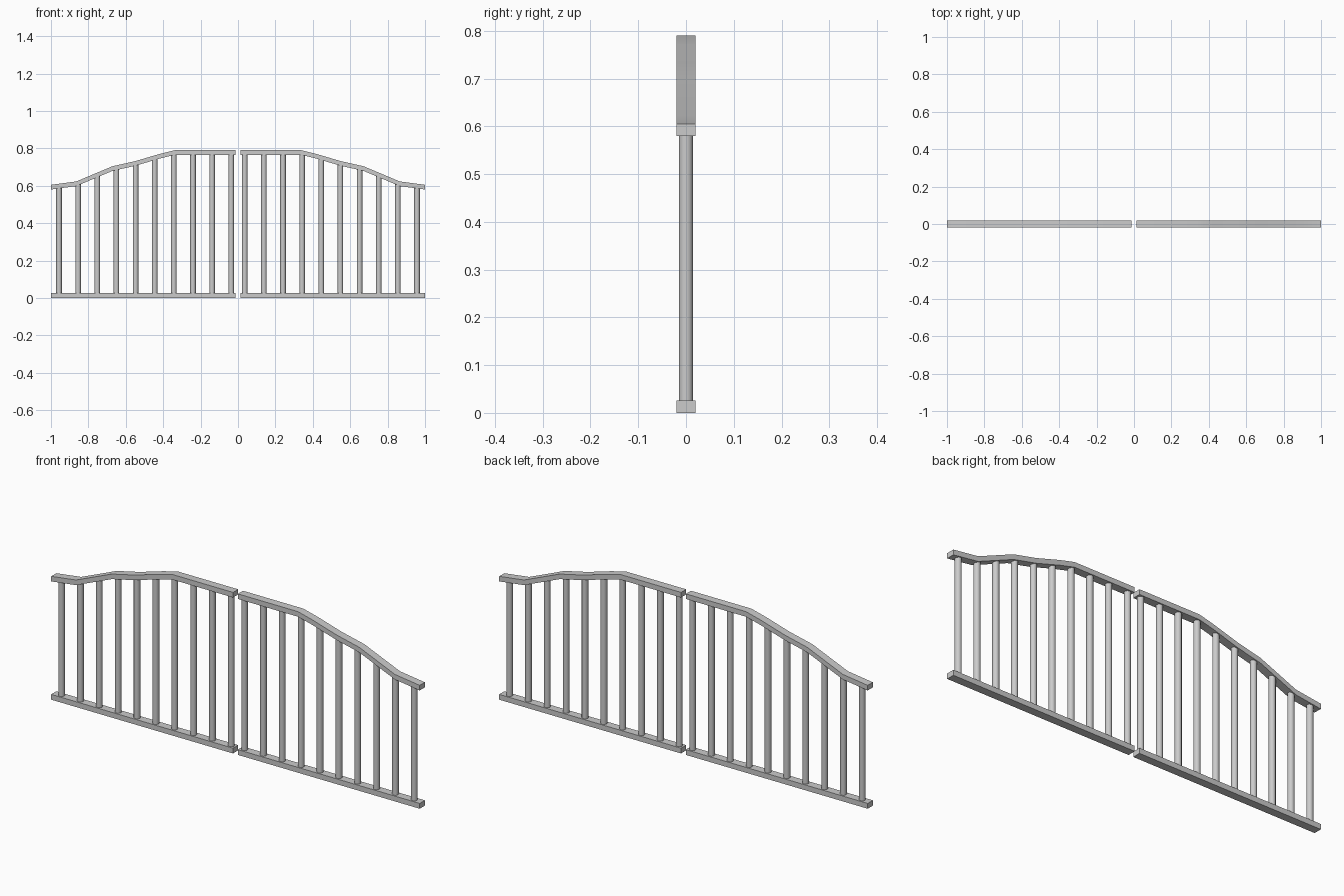
import bpy, bmesh, math

if "Cube" in bpy.data.objects:
    bpy.data.objects.remove(bpy.data.objects["Cube"])

HALF_DEPTH = 0.02
GAP = 0.013
# Upper edge of the top rail of one leaf, from the gap outwards (x, z)
TOP_EDGE = [(GAP, 0.79), (0.34, 0.79), (0.42, 0.77), (0.548, 0.732),
            (0.672, 0.704), (0.865, 0.623), (1.0, 0.605)]
BOTTOM_EDGE = [(GAP, 0.026), (1.0, 0.026)]
BAR_COUNT, BAR_FIRST, BAR_LAST, BAR_RADIUS = 10, 0.036, 0.957, 0.015


def finish(bm, name):
    """Make an object, mirrored to form the second gate leaf."""
    bmesh.ops.recalc_face_normals(bm, faces=bm.faces)
    mesh = bpy.data.meshes.new(name)
    bm.to_mesh(mesh)
    bm.free()
    obj = bpy.data.objects.new(name, mesh)
    bpy.context.collection.objects.link(obj)
    bpy.ops.object.select_all(action='DESELECT')
    obj.select_set(True)
    bpy.context.view_layer.objects.active = obj
    bpy.ops.object.shade_smooth_by_angle(angle=math.radians(40))
    mirror = obj.modifiers.new("other_leaf", 'MIRROR')
    mirror.use_mirror_merge = False
    return obj


def rail(name, edge, thickness):
    """Rectangular bar whose upper edge follows the given line."""
    bm = bmesh.new()
    rings = []
    for x, z in edge:
        rings.append([bm.verts.new((x, y, h)) for y, h in (
            (-HALF_DEPTH, z), (HALF_DEPTH, z),
            (HALF_DEPTH, z - thickness), (-HALF_DEPTH, z - thickness))])
    for a, b in zip(rings, rings[1:]):
        for i in range(4):
            j = (i + 1) % 4
            bm.faces.new((a[i], a[j], b[j], b[i]))
    bm.faces.new(rings[0])
    bm.faces.new(rings[-1])
    return finish(bm, name)


def edge_height(x):
    for (x0, z0), (x1, z1) in zip(TOP_EDGE, TOP_EDGE[1:]):
        if x <= x1:
            return z0 + (z1 - z0) * (x - x0) / (x1 - x0)


# Rails
rail("bottom_rail", BOTTOM_EDGE, 0.026)
rail("top_rail", TOP_EDGE, 0.025)

# Upright bars, each ending inside the rails
for i in range(BAR_COUNT):
    x = BAR_FIRST + (BAR_LAST - BAR_FIRST) * i / (BAR_COUNT - 1)
    low, high = 0.015, edge_height(x) - 0.014
    bm = bmesh.new()
    bmesh.ops.create_cone(bm, cap_ends=True, segments=12, radius1=BAR_RADIUS,
                          radius2=BAR_RADIUS, depth=high - low)
    bmesh.ops.translate(bm, verts=bm.verts, vec=(x, 0, (low + high) / 2))
    finish(bm, f"upright_bar_{i + 1}")
